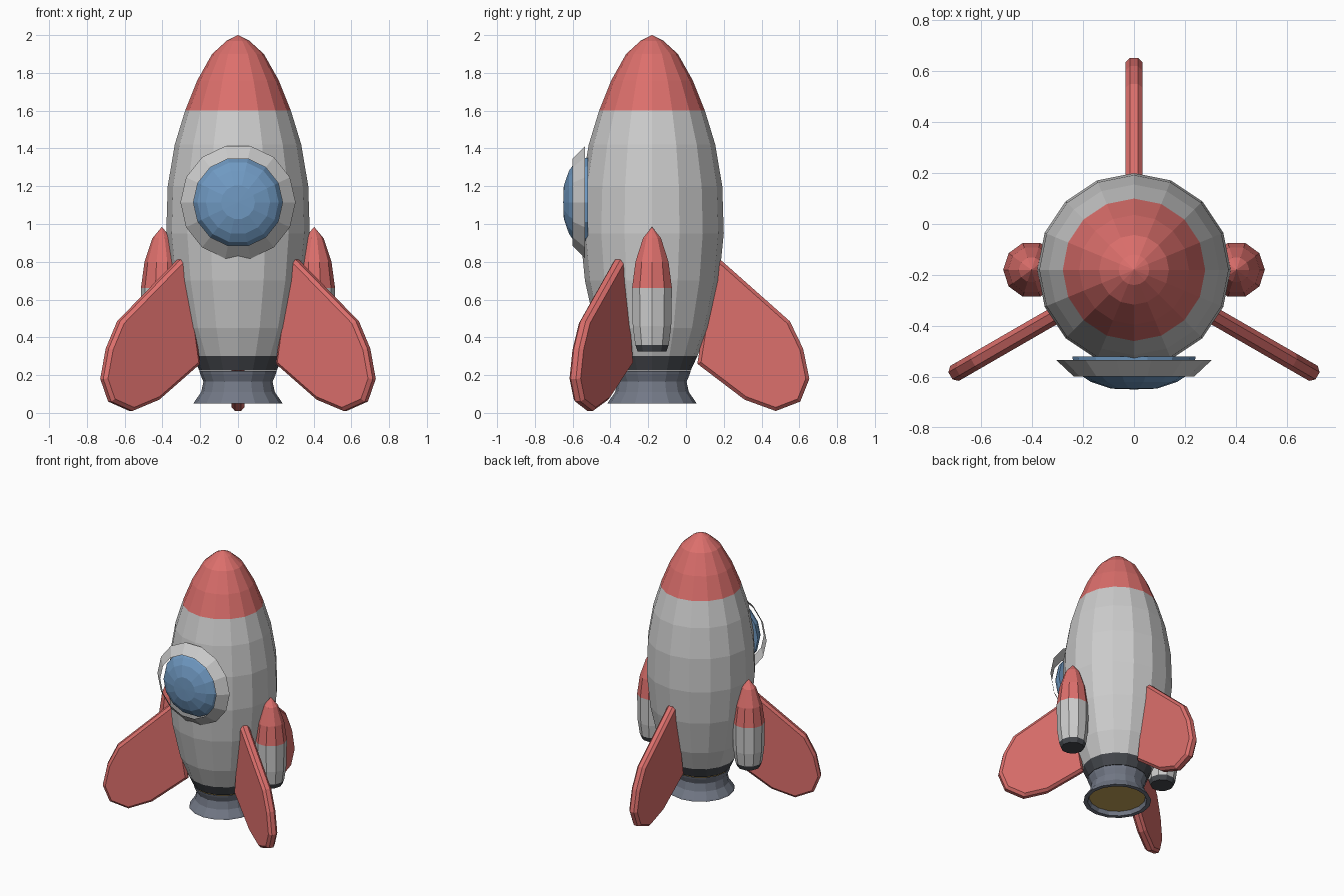
import bpy, bmesh
from math import cos, sin, pi, radians
from mathutils import Matrix

if "Cube" in bpy.data.objects:
    bpy.data.objects.remove(bpy.data.objects["Cube"])

AXIS_Y = -0.18  # the hull stands off-centre because the rear fin sticks out


def material(name, rgb):
    m = bpy.data.materials.new(name)
    m.diffuse_color = (*rgb, 1)
    m.use_nodes = True
    m.node_tree.nodes["Principled BSDF"].inputs["Base Color"].default_value = m.diffuse_color
    return m


RED = material("red", (0.72, 0.16, 0.15))
DARK = material("dark", (0.06, 0.065, 0.075))
STEEL = material("steel", (0.17, 0.19, 0.24))
BLUE = material("blue", (0.16, 0.32, 0.54))
GOLD = material("gold", (0.55, 0.36, 0.1))


def finish(name, bm, matrix, mat):
    bmesh.ops.transform(bm, matrix=matrix, verts=bm.verts)
    mesh = bpy.data.meshes.new(name)
    bm.to_mesh(mesh)
    bm.free()
    if mat:
        mesh.materials.append(mat)
    ob = bpy.data.objects.new(name, mesh)
    bpy.context.collection.objects.link(ob)
    return ob


def lathe(name, profile, sides, matrix, mat=None, cap_start=False, cap_end=False):
    """Turn (radius, height) points, listed bottom to top, around local z."""
    bm = bmesh.new()
    rings = []
    for r, h in profile:
        if r == 0:
            rings.append([bm.verts.new((0, 0, h))] * sides)
        else:
            rings.append([bm.verts.new((r * cos(2 * pi * i / sides), r * sin(2 * pi * i / sides), h))
                          for i in range(sides)])
    for a, b in zip(rings, rings[1:]):
        for i in range(sides):
            j = (i + 1) % sides
            bm.faces.new(list(dict.fromkeys((a[i], a[j], b[j], b[i]))))
    if cap_start:
        bm.faces.new(rings[0][::-1])
    if cap_end:
        bm.faces.new(rings[-1])
    return finish(name, bm, matrix, mat)


hull = Matrix.Translation((0, AXIS_Y, 0))

# Hull, nose and base band
lathe("hull", [(0.24, 0.30), (0.30, 0.45), (0.355, 0.70), (0.38, 0.95), (0.372, 1.20),
               (0.335, 1.42), (0.28, 1.60)], 16, hull)
lathe("nose_cone", [(0.28, 1.60), (0.216, 1.76), (0.137, 1.90), (0.06, 1.97), (0, 2.0)], 16, hull, RED)
lathe("base_band", [(0.205, 0.225), (0.24, 0.30)], 16, hull, DARK, cap_start=True)

# Engine nozzle with a folded-in lip, and the glowing core inside
lathe("nozzle", [(0.195, 0.08), (0.205, 0.05), (0.235, 0.05), (0.23, 0.06), (0.195, 0.11),
                 (0.183, 0.165), (0.20, 0.205), (0.205, 0.222)], 16, hull, STEEL)
lathe("engine_glow", [(0.195, 0.08), (0.165, 0.165), (0.18, 0.222)], 16, hull, GOLD, cap_start=True)

# Porthole: domed glass and a thin conical rim, facing -y
port = Matrix.Translation((0, 0, 1.115)) @ Matrix.Rotation(radians(90), 4, 'X')
lathe("porthole_glass", [(0.242, 0.52), (0.238, 0.55), (0.215, 0.59), (0.17, 0.62), (0.09, 0.647), (0, 0.65)],
      14, port, BLUE, cap_start=True)
lathe("porthole_rim", [(0.305, 0.535), (0.236, 0.60)], 14, port)

# Side boosters
for side, sx in (("left", -1), ("right", 1)):
    at = Matrix.Translation((0.403 * sx, AXIS_Y, 0))
    lathe(side + "_booster_base", [(0.08, 0.325), (0.093, 0.36)], 10, at, DARK, cap_start=True)
    lathe(side + "_booster", [(0.093, 0.36), (0.107, 0.46), (0.111, 0.66)], 10, at)
    lathe(side + "_booster_nose", [(0.111, 0.66), (0.092, 0.80), (0.05, 0.925), (0, 0.985)], 10, at, RED)

# Three chamfered fins; outline as (distance from hull axis, height)
FIN = [(0.24, 0.26), (0.49, 0.07), (0.655, 0.01), (0.785, 0.06), (0.833, 0.18),
       (0.80, 0.34), (0.73, 0.485), (0.375, 0.80), (0.345, 0.825), (0.325, 0.80)]
for name, angle in (("rear_fin", 90), ("left_fin", 210), ("right_fin", 330)):
    bm = bmesh.new()
    face = bm.faces.new([bm.verts.new((r, 0.034, z)) for r, z in FIN])
    out = bmesh.ops.extrude_face_region(bm, geom=[face])["geom"]
    bmesh.ops.translate(bm, vec=(0, -0.068, 0), verts=[v for v in out if isinstance(v, bmesh.types.BMVert)])
    bmesh.ops.recalc_face_normals(bm, faces=bm.faces)
    fin = finish(name, bm, hull @ Matrix.Rotation(radians(angle), 4, 'Z'), RED)
    bevel = fin.modifiers.new("chamfer", 'BEVEL')
    bevel.width = 0.018
    bevel.segments = 1
    bevel.limit_method = 'ANGLE'
    bevel.angle_limit = radians(75)
